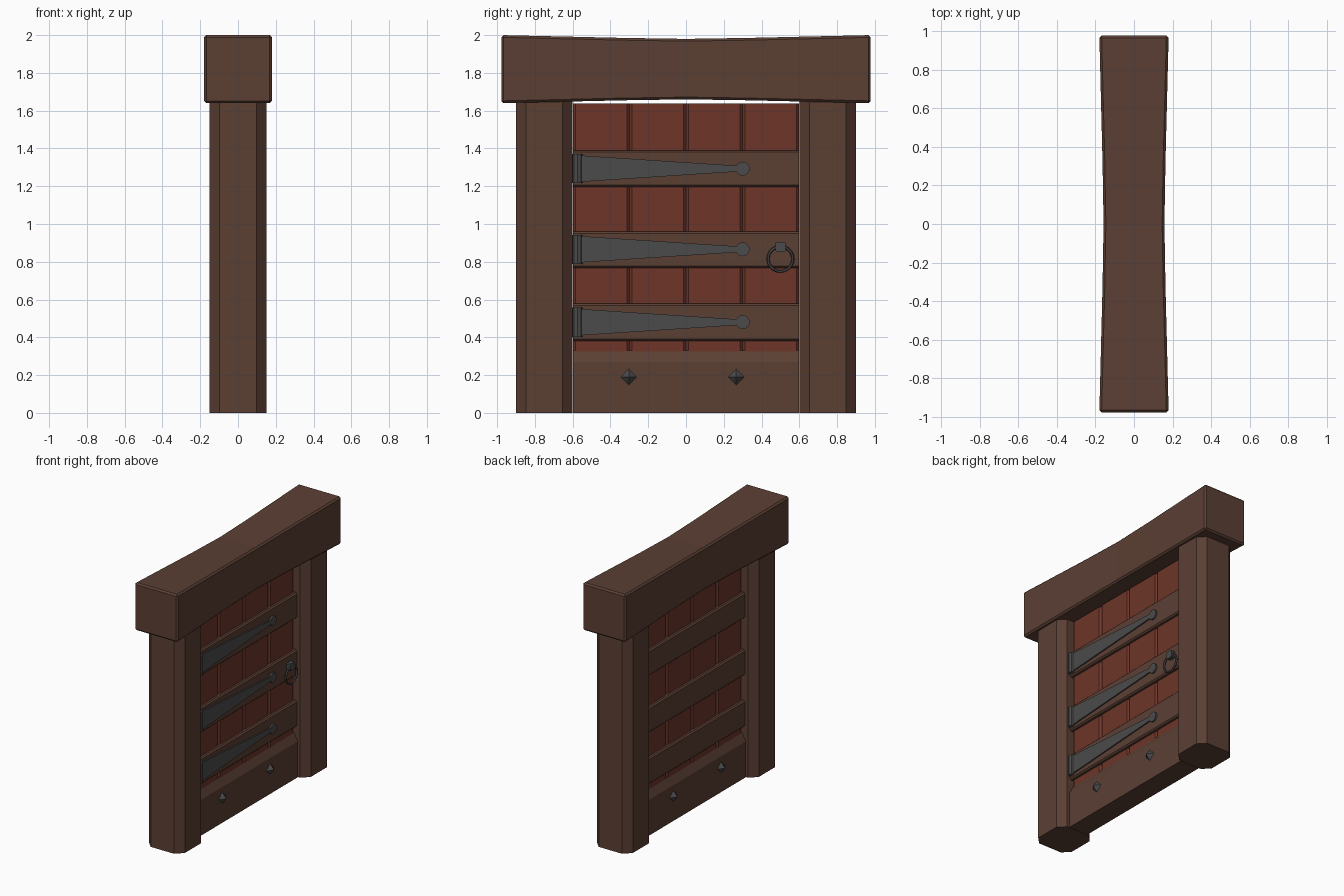
import bpy, bmesh, math
from mathutils import Vector, Matrix

if "Cube" in bpy.data.objects:
    bpy.data.objects.remove(bpy.data.objects["Cube"])


def mat(name, rgb):
    m = bpy.data.materials.new(name)
    m.diffuse_color = (*rgb, 1)
    m.use_nodes = True
    m.node_tree.nodes["Principled BSDF"].inputs["Base Color"].default_value = m.diffuse_color
    return m


WOOD = mat("dark_wood", (0.105, 0.050, 0.034))
RED = mat("red_wood", (0.155, 0.036, 0.022))
IRON = mat("iron", (0.07, 0.07, 0.07))


def finish(bm, name, material):
    bmesh.ops.recalc_face_normals(bm, faces=bm.faces)
    me = bpy.data.meshes.new(name)
    bm.to_mesh(me)
    bm.free()
    me.materials.append(material)
    ob = bpy.data.objects.new(name, me)
    bpy.context.collection.objects.link(ob)
    return ob


def prism(name, profile, axis, lo, hi, material):
    """Extrude a 2D profile along an axis (profile uses the other two axes in order)."""
    def point(p, h):
        c = list(p)
        c.insert("xyz".index(axis), h)
        return c
    bm = bmesh.new()
    a = [bm.verts.new(point(p, lo)) for p in profile]
    b = [bm.verts.new(point(p, hi)) for p in profile]
    bm.faces.new(a)
    bm.faces.new(b)
    for i in range(len(a)):
        j = (i + 1) % len(a)
        bm.faces.new((a[i], a[j], b[j], b[i]))
    return finish(bm, name, material)


def octagon(u0, u1, v0, v1, c):
    """Rectangle with chamfered corners."""
    return [(u0 + c, v0), (u1 - c, v0), (u1, v0 + c), (u1, v1 - c),
            (u1 - c, v1), (u0 + c, v1), (u0, v1 - c), (u0, v0 + c)]


def circle(cu, cv, r, n):
    return [(cu + r * math.cos(math.tau * i / n), cv + r * math.sin(math.tau * i / n))
            for i in range(n)]


# Posts
for side, y0 in (("left", -0.9), ("right", 0.6)):
    prism(side + "_post", octagon(-0.15, 0.15, y0, y0 + 0.3, 0.053), "z", 0, 1.655, WOOD)

# Lintel: pinched towards the middle, with chamfered edges
bm = bmesh.new()
rings = []
for y in (-0.978, -0.33, 0, 0.33, 0.978):
    t = (abs(y) / 0.978) ** 1.25
    hx, hz = 0.158 + 0.022 * t, 0.16 + 0.02 * t
    rings.append([bm.verts.new((sx * hx, y, 1.82 + sz * hz))
                  for sx, sz in ((-1, -1), (1, -1), (1, 1), (-1, 1))])
bm.faces.new(rings[0])
bm.faces.new(rings[-1])
for r, s in zip(rings, rings[1:]):
    for i in range(4):
        j = (i + 1) % 4
        bm.faces.new((r[i], r[j], s[j], s[i]))
bmesh.ops.recalc_face_normals(bm, faces=bm.faces)
edges = [e for e in bm.edges if e.calc_face_angle() > 0.8]
bmesh.ops.bevel(bm, geom=edges, offset=0.012, segments=1, affect='EDGES')
finish(bm, "lintel", WOOD)

# Door planks
for i in range(4):
    y = -0.598 + 0.299 * i
    prism(f"door_plank_{i + 1}", octagon(-0.05, 0.05, y, y + 0.299, 0.014), "z", 0.3, 1.638, RED)

# Kick board and cross bars
prism("kick_board", [(-0.08, 0), (0.08, 0), (0.08, 0.27), (0.048, 0.33),
                     (-0.048, 0.33), (-0.08, 0.27)], "y", -0.597, 0.597, WOOD)
for i, (z0, z1) in enumerate(((0.38, 0.578), (0.768, 0.96), (1.197, 1.39))):
    prism(f"cross_bar_{i + 1}", octagon(-0.075, 0.075, z0, z1, 0.01), "y", -0.597, 0.597, WOOD)

# Strap hinges on the +x side
for i, z in enumerate((0.48, 0.866, 1.293)):
    n = i + 1
    prism(f"hinge_strap_{n}", [(-0.56, z - 0.07), (0.28, z - 0.015),
                               (0.28, z + 0.015), (-0.56, z + 0.07)], "x", 0.07, 0.085, IRON)
    prism(f"hinge_tip_{n}", circle(0.30, z, 0.037, 16), "x", 0.07, 0.087, IRON)
    prism(f"hinge_barrel_{n}", circle(0.075, -0.574, 0.026, 8), "z", z - 0.077, z + 0.077, IRON)

# Ring handle
prism("handle_mount", octagon(0.473, 0.527, 0.852, 0.906, 0.006), "x", 0.07, 0.105, IRON)
bpy.ops.mesh.primitive_torus_add(major_radius=0.066, minor_radius=0.008, major_segments=20,
                                 minor_segments=6, location=(0.095, 0.5, 0.815),
                                 rotation=(0, math.pi / 2, 0))
ring = bpy.context.object
ring.name = "handle_ring"
ring.data.materials.append(IRON)

# Pyramid studs on both faces of the kick board
for side, s in (("front", 1), ("back", -1)):
    for i, y in enumerate((-0.302, 0.266)):
        bm = bmesh.new()
        base = [bm.verts.new((s * 0.078, y + a, 0.19 + b))
                for a, b in ((-0.045, 0), (0, -0.045), (0.045, 0), (0, 0.045))]
        tip = bm.verts.new((s * 0.115, y, 0.19))
        bm.faces.new(base)
        for k in range(4):
            bm.faces.new((base[k], base[(k + 1) % 4], tip))
        finish(bm, f"{side}_stud_{i + 1}", IRON)
